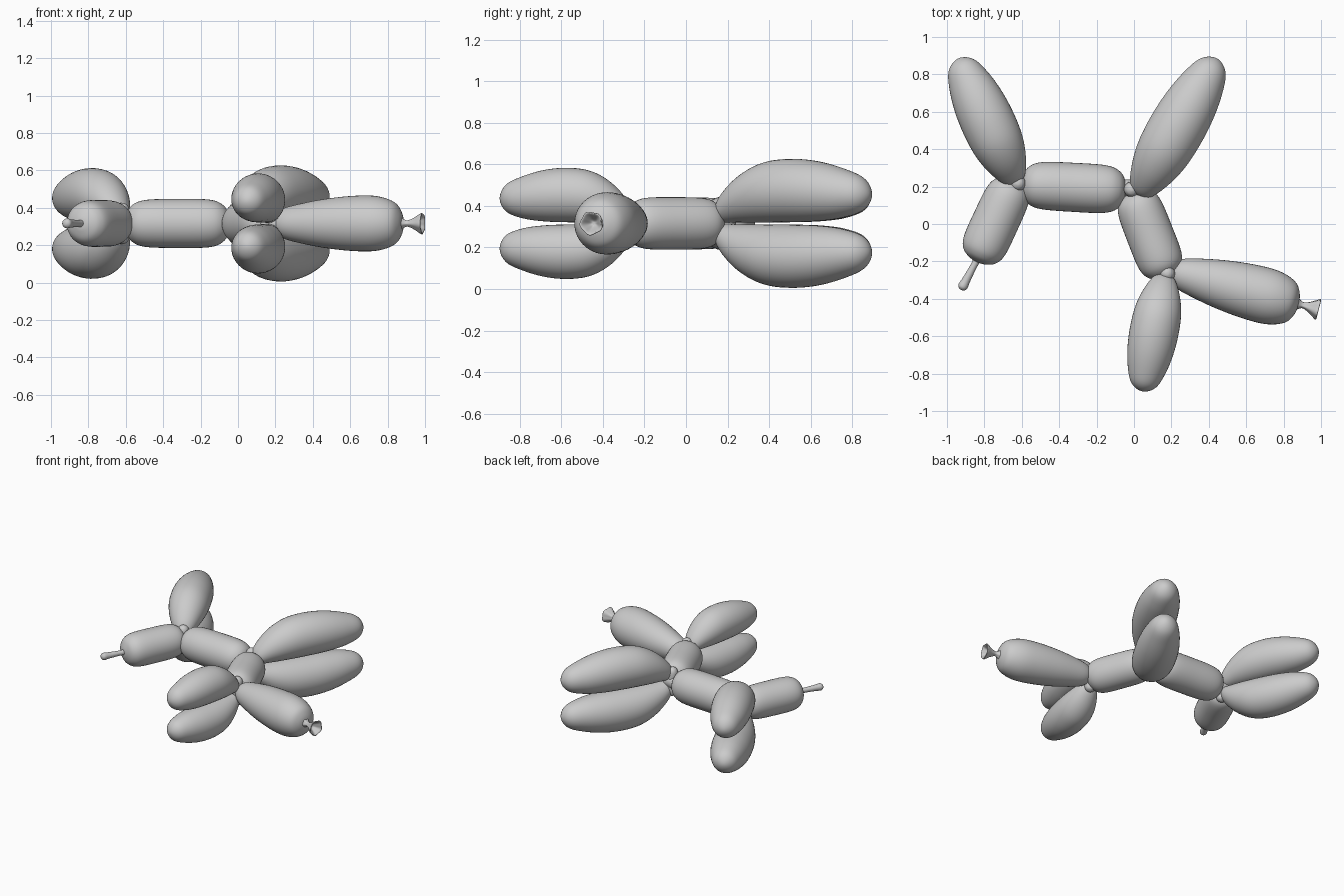
import bpy, bmesh
from math import sin, cos, pi
from mathutils import Vector

if "Cube" in bpy.data.objects:
    bpy.data.objects.remove(bpy.data.objects["Cube"])

Z = 0.316          # mid height of the whole figure
SIDES = 40
UP = Vector((0, 0, 1))


def smooth_path(pts, steps=6):
    """Catmull-Rom through (t, radius, lift) stations, rounded at both poles."""
    p = [Vector(q) for q in pts]
    first = Vector((p[1].x, -p[1].y, p[1].z))
    last = Vector((p[-2].x, -p[-2].y, p[-2].z))
    p = [first] + p + [last]
    out = []
    for a, b, c, d in zip(p, p[1:], p[2:], p[3:]):
        for i in range(steps):
            u = i / steps
            out.append(0.5 * (2 * b + (c - a) * u + (2 * a - 5 * b + 4 * c - d) * u * u
                              + (3 * b - a - 3 * c + d) * u ** 3))
    return out + [p[-2]]


def balloon(name, start, end, R, profile, sign=0, ripple=0.0):
    """Inflated round section swept from start to end."""
    start, end = Vector(start), Vector(end)
    axis = (end - start).normalized()
    side = axis.orthogonal().normalized()
    other = axis.cross(side)
    path = smooth_path([(t, r, l) for t, r, l in profile])
    bm = bmesh.new()
    rings = []
    for q in path[1:-1]:
        c = start.lerp(end, q.x) + UP * (q.z * R * sign)
        ring = []
        for k in range(SIDES):
            a = 2 * pi * k / SIDES
            r = max(q.y, 0.002) * R * (1 + ripple * cos(5 * a))
            ring.append(bm.verts.new(c + (side * cos(a) + other * sin(a)) * r))
        rings.append(ring)
    for r0, r1 in zip(rings, rings[1:]):
        for k in range(SIDES):
            j = (k + 1) % SIDES
            bm.faces.new((r0[k], r0[j], r1[j], r1[k]))
    for ring, q in ((rings[0], path[0]), (rings[-1], path[-1])):
        tip = bm.verts.new(start.lerp(end, q.x) + UP * (q.z * R * sign))
        for k in range(SIDES):
            bm.faces.new((ring[k], ring[(k + 1) % SIDES], tip))
    bmesh.ops.recalc_face_normals(bm, faces=bm.faces)
    me = bpy.data.meshes.new(name)
    bm.to_mesh(me)
    bm.free()
    for f in me.polygons:
        f.use_smooth = True
    ob = bpy.data.objects.new(name, me)
    bpy.context.collection.objects.link(ob)
    return ob


# Profiles: (position along, radius, lift away from mid height), in units of R
LEG = [(0, 0, .35), (.03, .4, .45), (.15, .73, .76), (.3, .94, .97), (.47, 1, 1.04),
       (.65, .95, 1.02), (.82, .78, .96), (.95, .5, .93), (1, 0, .92)]
TUBE = [(0, 0, 0), (.012, .35, 0), (.07, .75, 0), (.2, .96, 0), (.5, 1, 0),
        (.8, .97, 0), (.93, .75, 0), (.988, .35, 0), (1, 0, 0)]
NOSE = [(0, 0, 0), (.02, .32, 0), (.08, .54, 0), (.2, .7, 0), (.4, .88, 0), (.62, .99, 0),
        (.8, .98, 0), (.93, .77, 0), (.985, .42, 0), (1, 0, 0)]
NUB = [(0, 0, 0), (.02, .8, 0), (.3, .7, 0), (.7, .85, 0), (.9, 1, 0), (.98, .6, 0), (1, 0, 0)]
KNOT = [(0, 0, 0), (.03, .6, 0), (.3, .3, 0), (.6, .52, 0), (.93, .98, 0),
        (1, .95, 0), (.95, .78, 0), (.65, .3, 0), (.6, 0, 0)]

# Paired ears and legs, one above and one below mid height
for sign, word in ((1, "upper"), (-1, "lower")):
    balloon(f"front_leg_{word}", (.02, .15, Z), (.445, .885, Z), .152, LEG, sign)
    balloon(f"back_leg_{word}", (-.627, .215, Z), (-.94, .885, Z), .145, LEG, sign)
    balloon(f"ear_{word}", (.168, -.265, Z), (.045, -.895, Z), .131, LEG, sign)

# Single sections
balloon("body", (-.605, .212, Z), (-.04, .18, Z), .131, TUBE)
balloon("neck", (-.005, .175, Z), (.175, -.285, Z), .126, TUBE)
balloon("tail", (-.637, .235, Z), (-.84, -.203, Z), .125, TUBE)
balloon("nose", (.19, -.25, Z), (.88, -.43, Z), .149, NOSE)

# Uninflated tail tip and tied knot
balloon("tail_tip", (-.825, -.165, Z), (-.925, -.352, Z), .026, NUB)
balloon("knot", (.865, -.424, Z), (.988, -.456, Z), .055, KNOT, ripple=.06)

# Pinched twists where sections meet
for name, x, y in (("hip_twist", -.62, .217), ("shoulder_twist", -.012, .185),
                   ("head_twist", .178, -.265)):
    balloon(name, (x, y, Z - .11), (x, y, Z + .11), .042, TUBE)
    balloon(name + "_link", (x - .06, y + .01, Z), (x + .06, y - .01, Z), .05, TUBE)
